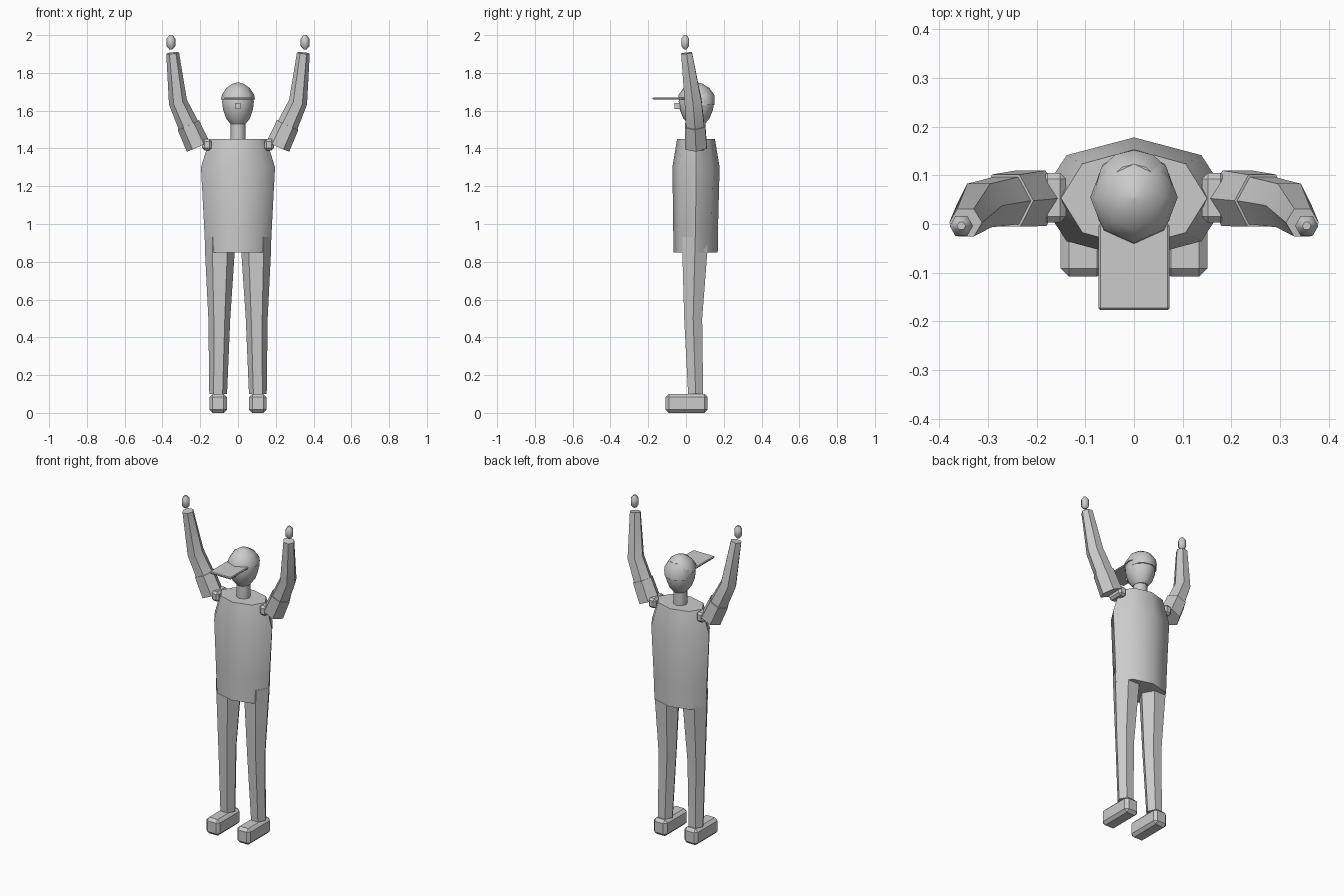
import bpy, bmesh, math
from mathutils import Vector

if "Cube" in bpy.data.objects:
    bpy.data.objects.remove(bpy.data.objects["Cube"])

grey = bpy.data.materials.new("plain_grey")
grey.diffuse_color = (0.6, 0.6, 0.6, 1)
grey.use_nodes = True
grey.node_tree.nodes["Principled BSDF"].inputs["Base Color"].default_value = grey.diffuse_color
CY = 0.053  # depth of the body axis


def finish(name, bm, smooth=50):
    bmesh.ops.recalc_face_normals(bm, faces=bm.faces)
    me = bpy.data.meshes.new(name)
    bm.to_mesh(me)
    bm.free()
    ob = bpy.data.objects.new(name, me)
    me.materials.append(grey)
    bpy.context.collection.objects.link(ob)
    bpy.ops.object.select_all(action='DESELECT')
    ob.select_set(True)
    bpy.context.view_layer.objects.active = ob
    if smooth:
        bpy.ops.object.shade_smooth_by_angle(angle=math.radians(smooth))
    return ob


def loft(name, rings, sides, follow=False, smooth=50):
    """Rings are (centre, x radius, y radius); follow tilts them along the path."""
    bm = bmesh.new()
    pts = [Vector(r[0]) for r in rings]
    loops = []
    for i, (c, rx, ry) in enumerate(rings):
        t = Vector((0, 0, 1))
        if follow:
            a = (pts[i] - pts[i - 1]).normalized() if i else Vector()
            b = (pts[i + 1] - pts[i]).normalized() if i + 1 < len(pts) else Vector()
            t = (a + b).normalized()
        u = Vector((0, 1, 0)).cross(t).normalized()
        v = t.cross(u)
        loops.append([bm.verts.new(pts[i] + u * rx * math.cos(k * math.tau / sides)
                                   + v * ry * math.sin(k * math.tau / sides)) for k in range(sides)])
    for a, b in zip(loops, loops[1:]):
        for k in range(sides):
            j = (k + 1) % sides
            bm.faces.new((a[k], a[j], b[j], b[k]))
    bm.faces.new(loops[0][::-1])
    bm.faces.new(loops[-1])
    return finish(name, bm, smooth)


def box(name, lo, hi, bevel=0):
    bm = bmesh.new()
    bmesh.ops.create_cube(bm, size=1)
    for v in bm.verts:
        v.co = [a + (b - a) * (c + 0.5) for a, b, c in zip(lo, hi, v.co)]
    if bevel:
        bmesh.ops.bevel(bm, geom=bm.edges[:], offset=bevel, segments=1, affect='EDGES')
    return finish(name, bm, 0)


def column(levels):
    return [((0, y, z), rx, ry) for z, y, rx, ry in levels]


# Body and head
loft("torso", column([(0.85, 0.051, 0.173, 0.117), (1.0, 0.051, 0.18, 0.119),
                      (1.30, CY, 0.196, 0.125), (1.45, CY, 0.15, 0.10)]), 8)
loft("neck", column([(1.43, 0.055, 0.04, 0.04), (1.56, 0.055, 0.04, 0.04)]), 8)
loft("head", column([(1.53, 0.055, 0.04, 0.045), (1.56, 0.055, 0.064, 0.07),
                     (1.605, 0.055, 0.079, 0.088), (1.65, 0.055, 0.084, 0.094),
                     (1.70, 0.055, 0.07, 0.08), (1.735, 0.055, 0.03, 0.035)]), 12)
box("nose", (-0.012, -0.06, 1.61), (0.012, -0.02, 1.64))

# Cap: front dome, low back band and a thin brim
loft("cap_dome", column([(1.66, 0.055, 0.09, 0.097), (1.685, 0.055, 0.085, 0.094),
                         (1.72, 0.055, 0.062, 0.068), (1.742, 0.055, 0.03, 0.033),
                         (1.75, 0.055, 0.004, 0.004)]), 8)
loft("cap_back", column([(1.63, 0.08, 0.078, 0.072), (1.68, 0.08, 0.078, 0.072),
                         (1.72, 0.075, 0.05, 0.048)]), 12)
box("cap_brim", (-0.073, -0.177, 1.658), (0.073, 0.0, 1.671), 0.004)

# Limbs on both sides
for s, side in ((-1, "right"), (1, "left")):
    loft(side + "_leg", [((s * 0.105, 0.051, 0.10), 0.047, 0.046),
                         ((s * 0.099, 0.038, 0.50), 0.058, 0.055),
                         ((s * 0.096, 0.047, 0.86), 0.079, 0.077),
                         ((s * 0.096, 0.048, 0.93), 0.080, 0.078)], 6)
    box(side + "_shoe", (s * 0.105 - 0.046, -0.108, 0), (s * 0.105 + 0.046, 0.115, 0.10), 0.017)
    box(side + "_shoulder", (s * 0.165 - 0.025, 0.003, 1.39), (s * 0.165 + 0.025, 0.105, 1.45), 0.012)
    loft(side + "_sleeve", [((s * 0.211, CY, 1.41), 0.066, 0.066),
                            ((s * 0.263, 0.048, 1.524), 0.062, 0.062)], 6, True)
    loft(side + "_arm", [((s * 0.22, 0.052, 1.43), 0.058, 0.058),
                         ((s * 0.263, 0.048, 1.524), 0.056, 0.056),
                         ((s * 0.318, 0.038, 1.645), 0.049, 0.052),
                         ((s * 0.346, 0.003, 1.905), 0.034, 0.033)], 6, True)
    loft(side + "_hand", [((s * 0.355, -0.004, z), r, r) for z, r in
                          ((1.925, 0.009), (1.943, 0.024), (1.98, 0.024), (2.0, 0.009))], 6)
